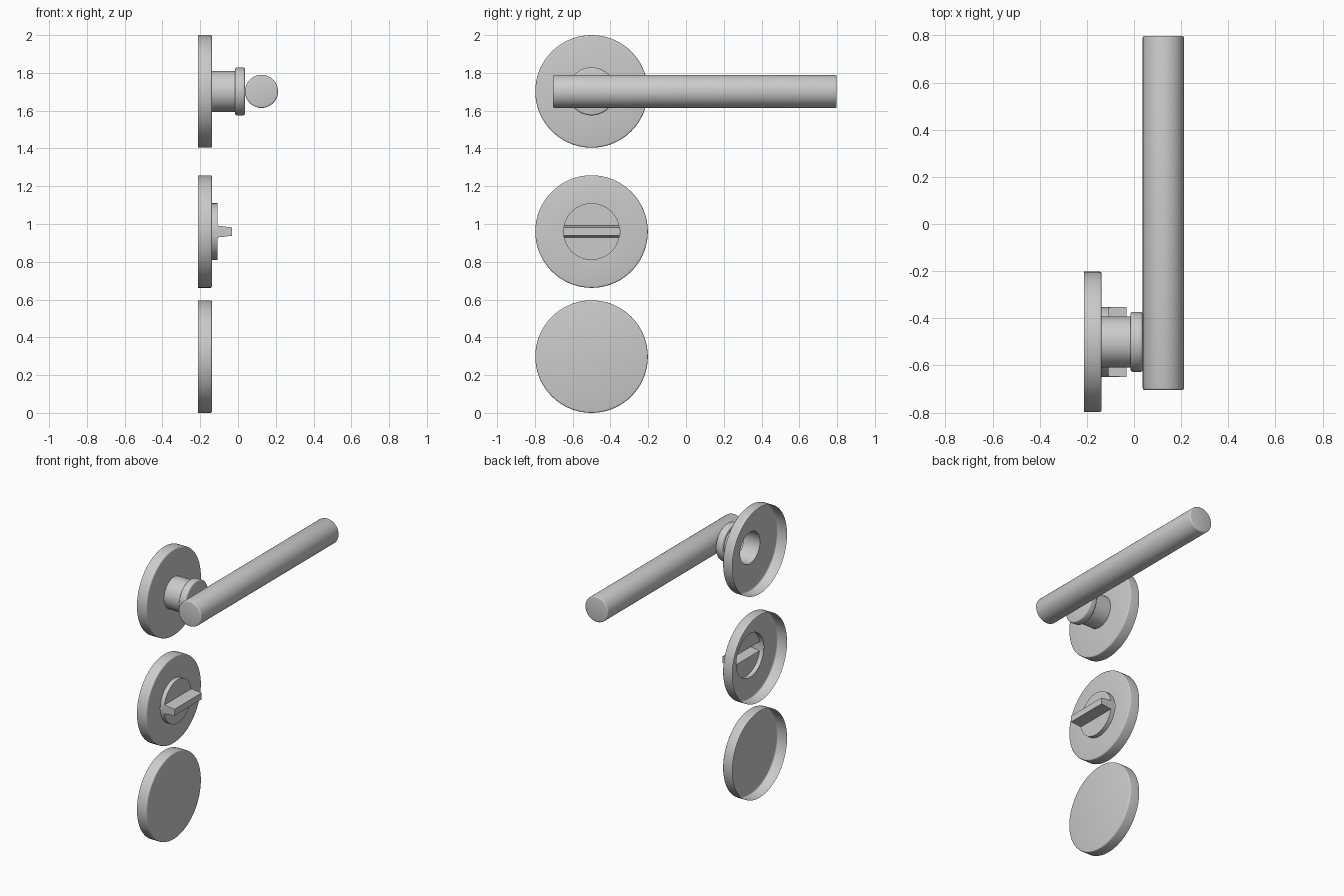
import bpy, bmesh, math

if "Cube" in bpy.data.objects:
    bpy.data.objects.remove(bpy.data.objects["Cube"])

SEG = 72
Y = -0.5                              # axis of the round plates
X_BACK, X_FACE = -0.212, -0.138       # plate depth
Z_LEVER, Z_TURN, Z_BLANK = 1.702, 0.96, 0.298


def finish(bm, name, loc, rot=0):
    mesh = bpy.data.meshes.new(name)
    bm.to_mesh(mesh)
    bm.free()
    ob = bpy.data.objects.new(name, mesh)
    ob.location = loc
    ob.rotation_euler.z = rot
    bpy.context.collection.objects.link(ob)
    bpy.ops.object.select_all(action='DESELECT')
    ob.select_set(True)
    bpy.context.view_layer.objects.active = ob
    bpy.ops.object.shade_smooth_by_angle(angle=math.radians(40))
    return ob


def corner(x, r, b, start, steps=3):
    """Quarter-round profile points about (x, r), from angle start to start + 90 degrees."""
    return [(x + b * math.cos(start + i * math.pi / 2 / steps),
             r + b * math.sin(start + i * math.pi / 2 / steps)) for i in range(steps + 1)]


def lathe(name, profile, loc, rot=0):
    """Revolve (x, radius) points, front to back, about the x axis; radius 0 is a cap."""
    bm = bmesh.new()
    rings = []
    for x, r in profile:
        if r == 0:
            rings.append([bm.verts.new((x, 0, 0))] * SEG)
        else:
            rings.append([bm.verts.new((x, r * math.cos(2 * math.pi * i / SEG),
                                        r * math.sin(2 * math.pi * i / SEG)))
                          for i in range(SEG)])
    for a, b in zip(rings, rings[1:]):
        for i in range(SEG):
            j = (i + 1) % SEG
            loop = list(dict.fromkeys((a[i], b[i], b[j], a[j])))
            bm.faces.new(loop)
    return finish(bm, name, loc, rot)


def plate(name, z, hole):
    """Hollow, open-backed round cover plate."""
    r, b = 0.298, 0.008
    lathe(name, [(X_FACE, hole)] + corner(X_FACE - b, r - b, b, 0) + [(X_BACK, r)], (0, Y, z))


# Cover plates
plate("lever_plate", Z_LEVER, 0.108)
plate("turn_plate", Z_TURN, 0.15)
plate("blank_plate", Z_BLANK, 0)

# Hollow neck with rounded collar
b = 0.01
lathe("lever_neck",
      [(0.037, 0)] + corner(0.037 - b, 0.127 - b, b, 0)
      + corner(-0.015 + b, 0.127 - b, b, math.pi / 2)
      + [(-0.015, 0.108), (X_FACE, 0.108)], (0, Y, Z_LEVER))

# Round lever bar along y
b, r, half = 0.008, 0.0875, 0.751
lathe("lever_bar",
      [(half, 0)] + corner(half - b, r - b, b, 0)
      + corner(-half + b, r - b, b, math.pi / 2) + [(-half, 0)],
      (0.1245, 0.047, Z_LEVER), -math.pi / 2)

# Thumb turn: round boss with a tapered grip across it, hollow from behind
R = 0.15
side = [(-R * math.cos(t * math.pi / 40), -0.108) for t in range(18)]
side += [(-0.031, -0.108), (-0.022, -0.031)]
section = side + [(-z, x) for z, x in reversed(side)]
bm = bmesh.new()
rows = []
for z, x in section:
    y = math.sqrt(max(R * R - z * z, 1e-8))
    rows.append([bm.verts.new(p) for p in
                 ((X_FACE, -y, z), (x, -y, z), (x, y, z), (X_FACE, y, z))])
for a, c in zip(rows, rows[1:]):
    for i in range(3):
        bm.faces.new((a[i], a[i + 1], c[i + 1], c[i]))
finish(bm, "thumb_turn", (0, Y, Z_TURN))
